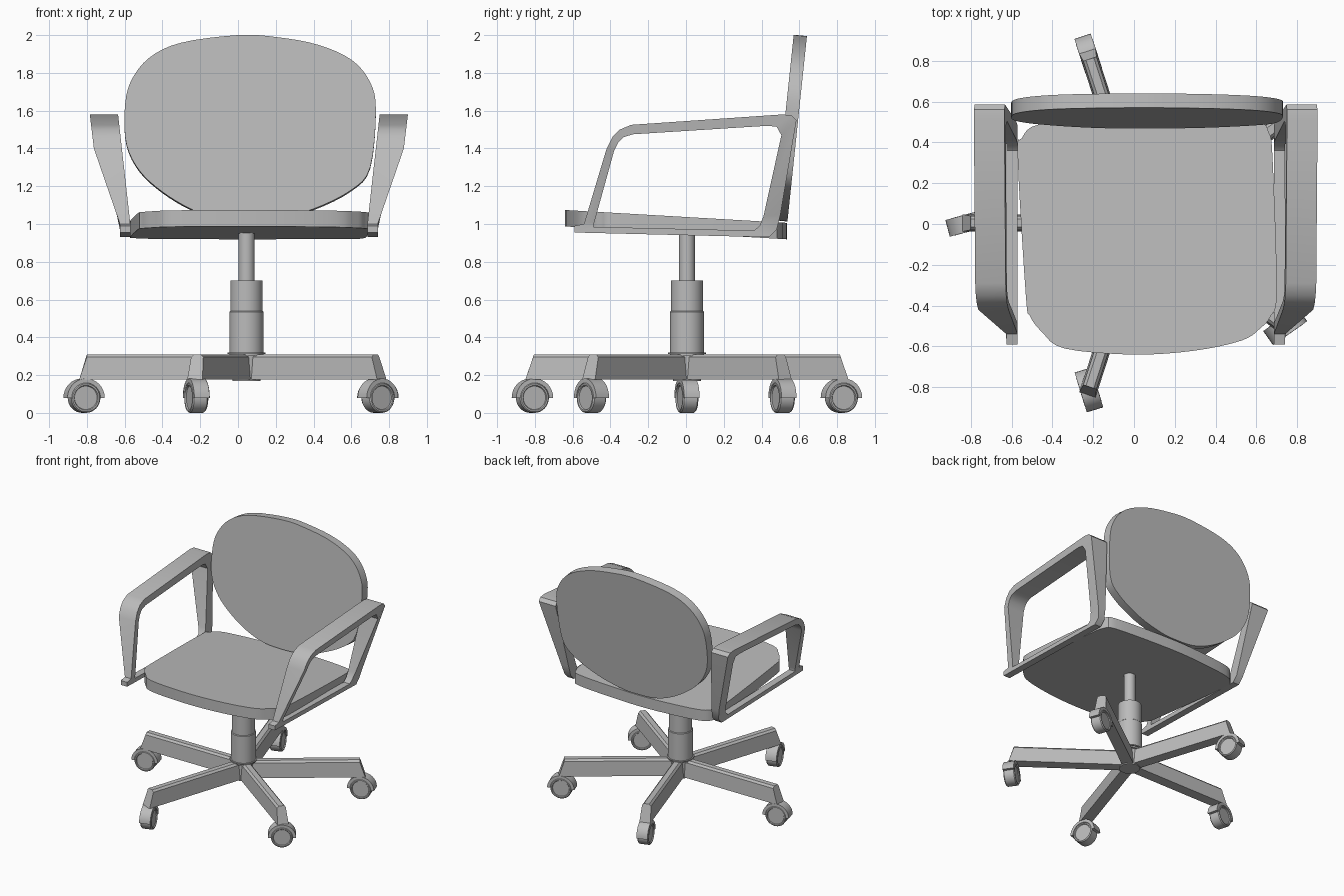
import bpy, bmesh
from math import radians, cos, sin, pi
from mathutils import Matrix, Vector

if "Cube" in bpy.data.objects:
    bpy.data.objects.remove(bpy.data.objects["Cube"], do_unlink=True)

grey = bpy.data.materials.new("plain grey")
grey.use_nodes = True
grey.diffuse_color = (0.5, 0.5, 0.5, 1)
grey.node_tree.nodes["Principled BSDF"].inputs["Base Color"].default_value = grey.diffuse_color


def finish(name, bm, matrix=None, angle=35):
    """Turn a bmesh into a shaded grey object."""
    if matrix:
        bm.transform(matrix)
    bmesh.ops.recalc_face_normals(bm, faces=bm.faces)
    mesh = bpy.data.meshes.new(name)
    bm.to_mesh(mesh)
    bm.free()
    mesh.materials.append(grey)
    obj = bpy.data.objects.new(name, mesh)
    bpy.context.collection.objects.link(obj)
    bpy.ops.object.select_all(action="DESELECT")
    obj.select_set(True)
    bpy.context.view_layer.objects.active = obj
    bpy.ops.object.shade_smooth_by_angle(angle=radians(angle))


def rounded(points, steps=4):
    """Closed smooth curve through the given points."""
    pts = [Vector(p) for p in points]
    result = []
    for i, b in enumerate(pts):
        a, c, d = pts[i - 1], pts[(i + 1) % len(pts)], pts[(i + 2) % len(pts)]
        for s in range(steps):
            t = s / steps
            result.append(b + (c - a) * t / 2 + (a - b * 2.5 + c * 2 - d / 2) * t * t
                          + (b * 3 - a - c * 3 + d) * t ** 3 / 2)
    return result


def slab(name, outline, place, offset):
    """Solid between an outline and its shifted copy."""
    bm = bmesh.new()
    low = [bm.verts.new(place(p)) for p in outline]
    high = [bm.verts.new(Vector(place(p)) + Vector(offset)) for p in outline]
    bm.faces.new(low)
    bm.faces.new(high)
    for i in range(len(low)):
        bm.faces.new((low[i - 1], low[i], high[i], high[i - 1]))
    finish(name, bm)


def lathe(name, profile, matrix, sides=32):
    """Solid of revolution from (radius, height) pairs."""
    bm = bmesh.new()
    rings = [[bm.verts.new((r * cos(2 * pi * i / sides), r * sin(2 * pi * i / sides), z))
              for i in range(sides)] for r, z in profile]
    bm.faces.new(rings[0])
    bm.faces.new(rings[-1])
    for low, high in zip(rings, rings[1:]):
        for i in range(sides):
            bm.faces.new((low[i - 1], low[i], high[i], high[i - 1]))
    finish(name, bm, matrix)


def band(name, outer, inner, span, matrix, closed):
    """Strip between two (y, z) paths, with its x limits given by height."""
    bm = bmesh.new()
    loops = []
    for o, n in zip(outer, inner):
        corners = [(span(o[1])[0], *o), (span(o[1])[1], *o),
                   (span(n[1])[1], *n), (span(n[1])[0], *n)]
        loops.append([bm.verts.new(c) for c in corners])
    for i in range(0 if closed else 1, len(loops)):
        a, b = loops[i - 1], loops[i]
        for k in range(4):
            bm.faces.new((a[k - 1], a[k], b[k], b[k - 1]))
    if not closed:
        bm.faces.new(loops[0])
        bm.faces.new(loops[-1])
    finish(name, bm, matrix)


# Seat: rounded, slightly twisted cushion sloping down to the back
seat_outline = [(-.57, .33), (-.55, .42), (-.46, .49), (-.1, .53), (.2, .53), (.59, .5),
                (.66, .45), (.68, .3), (.7, -.33), (.67, -.45), (.62, -.51), (.53, -.57),
                (.3, -.62), (0, -.64), (-.34, -.61), (-.45, -.53), (-.51, -.45), (-.53, -.35)]
slab("seat", rounded(seat_outline), lambda p: (p[0], p[1], .95 - .058 * p[1]), (0, 0, .087))

# Backrest: leaning oval plate
back_outline = [(0, 2), (.2, 1.99), (.42, 1.95), (.6, 1.87), (.7, 1.75), (.73, 1.6),
                (.7, 1.3), (.6, 1.18), (.4, 1.08), (.2, 1.03), (.07, 1.02), (-.1, 1.03),
                (-.25, 1.08), (-.4, 1.17), (-.52, 1.28), (-.59, 1.42), (-.6, 1.6),
                (-.57, 1.75), (-.47, 1.88), (-.3, 1.96)]
slab("backrest", rounded(back_outline), lambda p: (p[0], .57 + .105 * (p[1] - 2), p[1]),
     (0, .07, -.007))

# Armrests: closed loops that widen and flare outwards with height
arm_outer = [(-.59, .955), (-.59, .99), (-.54, 1), (-.42, 1.4), (-.39, 1.46), (-.35, 1.5),
             (-.29, 1.525), (.51, 1.58), (.56, 1.575), (.585, 1.55), (.5, 1.05),
             (.48, .97), (.44, .93)]
arm_inner = [(-.49, .985), (-.49, .995), (-.485, 1.01), (-.38, 1.39), (-.36, 1.43),
             (-.33, 1.46), (-.28, 1.475), (.43, 1.52), (.48, 1.515), (.505, 1.47),
             (.41, 1.04), (.39, .99), (.36, .965)]


def arm_span(z):
    low = max(z - 1, 0)
    flare = min(low, .4) * .345 + max(low - .4, 0) * .12
    return .6275 + low * .112, .6825 + flare


for side, label in ((1, "left"), (-1, "right")):
    band(label + "_armrest", arm_outer, arm_inner, arm_span,
         Matrix.Translation((.0575, 0, 0)) @ Matrix.Diagonal((side, 1, 1, 1)), True)

# Central column and hub
centre = Matrix.Translation((.045, .005, 0))
lathe("gas_lift_rod", [(.042, .68), (.042, .96)], centre)
lathe("column_sleeve", [(.09, .3), (.09, .535), (.085, .54), (.085, .7)], centre)
lathe("base_hub", [(.075, .17), (.075, .31), (.1, .312), (.1, .32)], centre)

# Five star legs with swivelling casters
swivels = (20, 108, 15, 107, 35)
half_arc = [pi * i / 16 for i in range(17)]
for i, swivel in enumerate(swivels):
    turn = centre @ Matrix.Rotation(radians(36 + 72 * i), 4, "Z")

    # Leg with tapered section and slanted tip
    bm = bmesh.new()
    ends = []
    for top_x, low_x in ((.03, .03), (.845, .885)):
        section = [(low_x, -.042, .178), (low_x, .042, .178), (top_x, .034, .295),
                   (top_x, .02, .31), (top_x, -.02, .31), (top_x, -.034, .295)]
        ends.append([bm.verts.new(c) for c in section])
        bm.faces.new(ends[-1])
    for k in range(6):
        bm.faces.new((ends[0][k - 1], ends[0][k], ends[1][k], ends[1][k - 1]))
    finish("base_leg", bm, turn)

    # Wheel with recessed hub caps, under an arched fender
    spot = (turn @ Vector((.86, 0, .08))).to_3d()
    caster = Matrix.Translation(spot) @ Matrix.Rotation(radians(swivel - 90), 4, "Z")
    rim = [(.062, -.036), (.066, -.043), (.074, -.043), (.08, -.036)]
    lathe("caster_wheel", rim + [(r, -z) for r, z in reversed(rim)],
          caster @ Matrix.Rotation(pi / 2, 4, "Y"))
    band("caster_fender", [(.102 * cos(a), .102 * sin(a)) for a in half_arc],
         [(.079 * cos(a), .079 * sin(a)) for a in half_arc],
         lambda z: (-.042, .042), caster, False)
